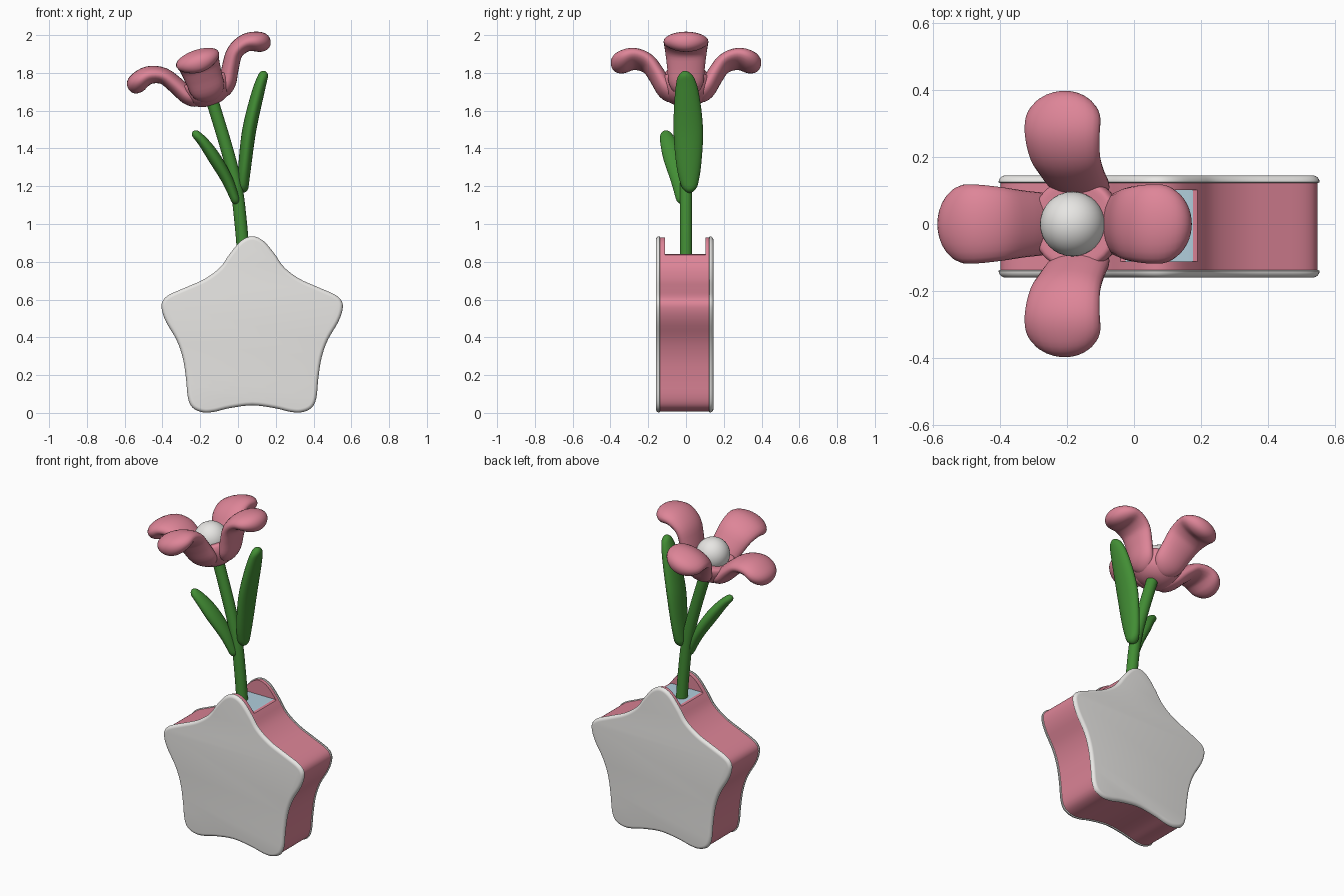
import bpy, bmesh, math
from mathutils import Vector, Matrix

if "Cube" in bpy.data.objects:
    bpy.data.objects.remove(bpy.data.objects["Cube"])


def material(name, rgb):
    m = bpy.data.materials.new(name)
    m.diffuse_color = (*rgb, 1)
    m.use_nodes = True
    m.node_tree.nodes["Principled BSDF"].inputs["Base Color"].default_value = m.diffuse_color
    return m


PINK = material("pink", (0.73, 0.235, 0.314))
WHITE = material("off_white", (0.80, 0.79, 0.77))
GREEN = material("leaf_green", (0.055, 0.27, 0.035))
BLUE = material("pale_blue", (0.44, 0.62, 0.72))


def finish(name, bm, mats, angle=40):
    bmesh.ops.remove_doubles(bm, verts=bm.verts, dist=1e-5)
    bmesh.ops.recalc_face_normals(bm, faces=bm.faces)
    me = bpy.data.meshes.new(name)
    bm.to_mesh(me)
    bm.free()
    ob = bpy.data.objects.new(name, me)
    bpy.context.collection.objects.link(ob)
    for m in mats:
        me.materials.append(m)
    bpy.ops.object.select_all(action='DESELECT')
    ob.select_set(True)
    bpy.context.view_layer.objects.active = ob
    bpy.ops.object.shade_smooth_by_angle(angle=math.radians(angle))
    return ob


def spline(pts, s):
    """Catmull-Rom through pts (vectors of any size), s from 0 to 1."""
    n = len(pts) - 1
    i = min(int(s * n), n - 1)
    t = s * n - i
    get = lambda k: pts[k] if 0 <= k <= n else (2 * pts[0] - pts[1] if k < 0 else 2 * pts[n] - pts[n - 1])
    a, b, c, d = (get(i + k) for k in (-1, 0, 1, 2))
    return 0.5 * (2 * b + (c - a) * t + (2 * a - 5 * b + 4 * c - d) * t * t + (3 * b - a - 3 * c + d) * t ** 3)


def bridge(bm, rings):
    vs = [[bm.verts.new(p) for p in r] for r in rings]
    n = len(vs[0])
    for r0, r1 in zip(vs, vs[1:]):
        for j in range(n):
            bm.faces.new((r0[j], r0[(j + 1) % n], r1[(j + 1) % n], r1[j]))
    bm.faces.new(vs[0])
    bm.faces.new(vs[-1])


def tube(name, mat, stations, cap=0.0, side=(0, 1, 0), matrix=Matrix(), steps=36, sides=24):
    """Elliptical tube: stations are x, y, z, half width, half thickness; ends are rounded."""
    pts = [Vector(s) for s in stations]
    par = [(1 - math.cos(math.pi * k / steps)) / 2 for k in range(steps + 1)]
    data = [spline(pts, s) for s in par]
    pos = [Vector(d[:3]) for d in data]
    dist = [0.0]
    for p, q in zip(pos, pos[1:]):
        dist.append(dist[-1] + (q - p).length)

    def rounding(d, length):
        if length <= 0 or d >= length:
            return 1.0
        return max(0.03, math.sqrt(1 - (1 - d / length) ** 2))

    rings = []
    for k, d in enumerate(data):
        t = (pos[min(k + 1, steps)] - pos[max(k - 1, 0)]).normalized()
        w = Vector(side)
        w = (w - t * w.dot(t)).normalized()
        nrm = t.cross(w)
        e = min(dist[k], dist[-1] - dist[k])
        a = d[3] * rounding(e, cap)
        b = d[4] * rounding(e, min(cap, d[4] * 1.1))
        rings.append([matrix @ (pos[k] + w * a * math.cos(q) + nrm * b * math.sin(q))
                      for q in (2 * math.pi * j / sides for j in range(sides))])
    bm = bmesh.new()
    bridge(bm, rings)
    return finish(name, bm, [mat], 60)


# Star outline: right half as (offset from the star axis, height), mirrored and smoothed
CX, FLOOR = 0.075, 0.84
half = [(0, .935), (.06, .91), (.12, .84), (.17, .77), (.25, .71), (.35, .665), (.44, .625),
        (.475, .59), (.478, .545), (.455, .48), (.40, .385), (.367, .29), (.35, .18),
        (.34, .08), (.315, .027), (.26, .003), (.2, .006), (.12, .025), (0, .04)]
loop = half + [(-x, z) for x, z in half[-2:0:-1]]
N = len(loop)
closed = [Vector(loop[i % N]) for i in range(-1, N + 2)]
SUB = 4
outline = [spline(closed, (1 + k / SUB) / (N + 2)) for k in range(N * SUB)]
normals = []
for k in range(len(outline)):
    t = (outline[(k + 1) % len(outline)] - outline[k - 1]).normalized()
    normals.append(Vector((-t.y, t.x)))


def star_ring(y, inset, top=9.0):
    pts = [p - n * inset for p, n in zip(outline, normals)]
    return [Vector((CX + p.x, y, min(p.y, top))) for p in pts]


# Pot body with an open slot at the top; the slot floor is blue
bm = bmesh.new()
I = 0.006
bridge(bm, [star_ring(-.145, I), star_ring(-.112, I), star_ring(-.112, I, FLOOR),
            star_ring(.102, I, FLOOR), star_ring(.102, I), star_ring(.128, I)])
bm.faces.ensure_lookup_table()
for f in bm.faces:
    if all(abs(v.co.z - FLOOR) < 1e-4 for v in f.verts):
        f.material_index = 1
finish("star_pot", bm, [PINK, BLUE])

# Rounded white star panels on front and back
for name, y0, y1 in (("front_panel", -.138, -.16), ("back_panel", .123, .145)):
    s = 1 if y1 > y0 else -1
    r = 0.02
    rings = [star_ring(y0, 0.004), star_ring(y0 + s * .002, 0)]
    for k in range(1, 7):
        q = math.pi / 2 * k / 6
        rings.append(star_ring(y1 - s * r * (1 - math.sin(q)), r * (1 - math.cos(q))))
    bm = bmesh.new()
    bridge(bm, rings)
    finish(name, bm, [WHITE], 60)

# Stem
tube("stem", GREEN, [(.03, 0, .82, .033, .033), (.015, 0, 1.0, .033, .033),
                     (-.01, 0, 1.2, .033, .033), (-.06, 0, 1.4, .033, .033),
                     (-.145, 0, 1.68, .033, .033)])

# Leaves
tube("right_leaf", GREEN, [(.022, .02, 1.165, .035, .03), (.035, .015, 1.3, .064, .034),
                           (.06, .012, 1.5, .078, .037), (.107, .004, 1.7, .062, .033),
                           (.142, -.008, 1.81, .034, .024)], cap=.045)
tube("left_leaf", GREEN, [(-.005, -.015, 1.105, .03, .022), (-.055, -.035, 1.23, .045, .03),
                          (-.125, -.068, 1.35, .052, .034), (-.185, -.095, 1.435, .042, .028),
                          (-.238, -.112, 1.49, .026, .02)], cap=.035)

# Flower, built upright then tilted towards -x
TILT = Matrix.Translation((-.2, 0, 1.83)) @ Matrix.Rotation(math.radians(-18.5), 4, 'Y')
petal = [(.04, 0, -.17, .08, .04), (.105, 0, -.13, .092, .045), (.152, 0, -.05, .10, .045),
         (.20, 0, .018, .11, .044), (.27, 0, .046, .118, .048), (.335, 0, .03, .118, .053),
         (.388, 0, -.008, .112, .052)]
for k, name in enumerate(("right_petal", "back_petal", "left_petal", "front_petal")):
    tube(name, PINK, petal, cap=.10, matrix=TILT @ Matrix.Rotation(k * math.pi / 2, 4, 'Z'))

# Cup joining the petals
profile = [Vector(p) for p in ((.004, -.212), (.06, -.203), (.11, -.17), (.138, -.115),
                               (.135, -.07), (.10, -.065), (.004, -.075))]
bm = bmesh.new()
rings = []
for k in range(25):
    p = spline(profile, k / 24)
    rings.append([TILT @ Vector((p.x * math.cos(q), p.x * math.sin(q), p.y))
                  for q in (2 * math.pi * j / 32 for j in range(32))])
bridge(bm, rings)
finish("flower_cup", bm, [PINK], 60)

# Flower centre
bm = bmesh.new()
bmesh.ops.create_uvsphere(bm, u_segments=32, v_segments=20, radius=.097,
                          matrix=TILT @ Matrix.Translation((0, 0, -.05)))
finish("flower_centre", bm, [WHITE], 60)
